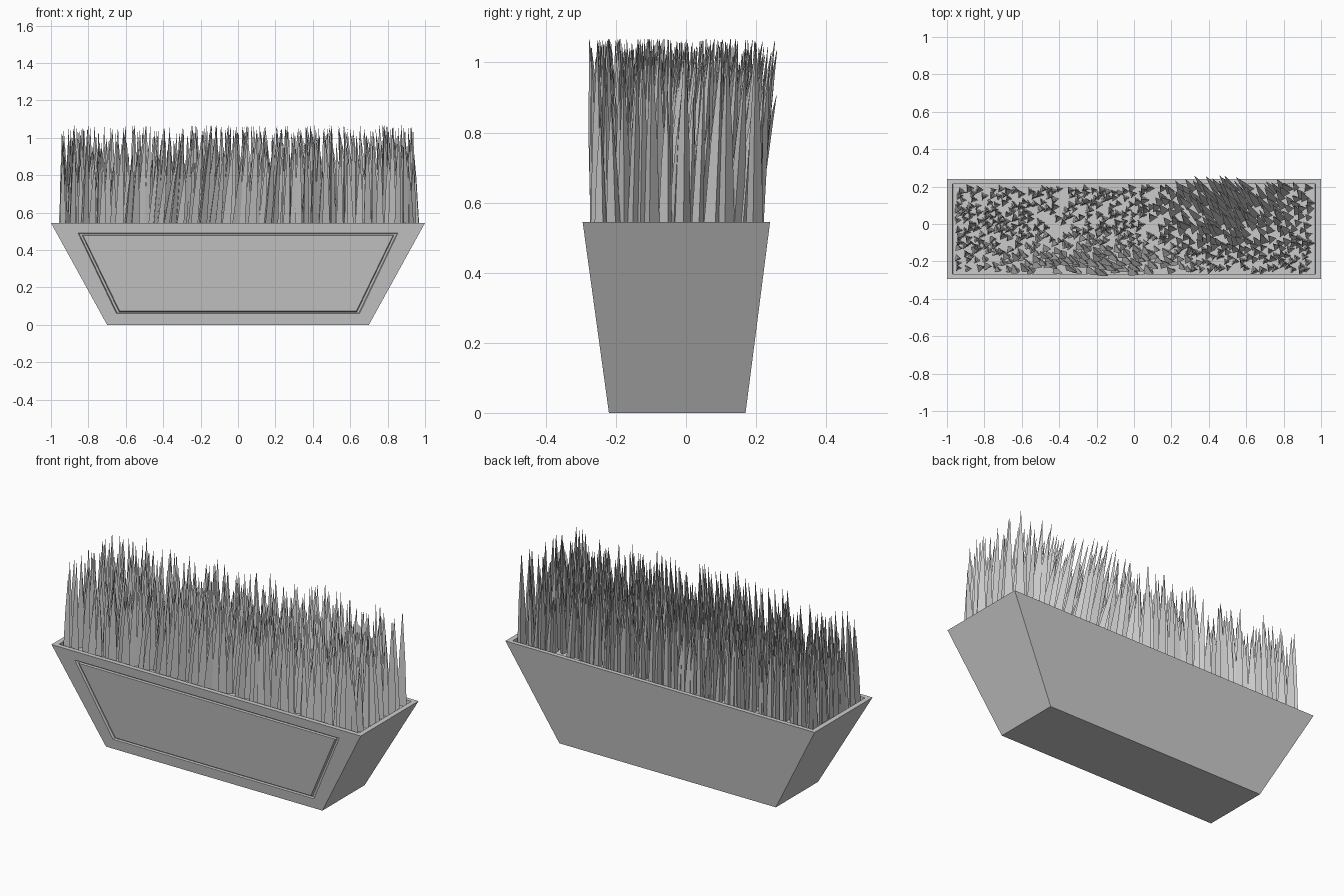
import bpy, bmesh, math, random
from mathutils import Vector

if "Cube" in bpy.data.objects:
    bpy.data.objects.remove(bpy.data.objects["Cube"])

random.seed(7)


def make_object(name, bm):
    bmesh.ops.recalc_face_normals(bm, faces=bm.faces)
    mesh = bpy.data.meshes.new(name)
    bm.to_mesh(mesh)
    bm.free()
    obj = bpy.data.objects.new(name, mesh)
    bpy.context.collection.objects.link(obj)
    return obj


def bridge(bm, a, b, skip=()):
    n = len(a)
    for i in range(n):
        if i not in skip:
            bm.faces.new((a[i], a[(i + 1) % n], b[(i + 1) % n], b[i]))


def rect(bm, hx, y0, y1, z):
    return [bm.verts.new(p) for p in
            ((-hx, y0, z), (hx, y0, z), (hx, y1, z), (-hx, y1, z))]


# Planter box: tapered walls, thin rim, hollow top
H = 0.545
SOIL = 0.522
bm = bmesh.new()
base = rect(bm, 0.70, -0.22, 0.17, 0)
top = rect(bm, 1.0, -0.295, 0.24, H)
rim = rect(bm, 0.97, -0.268, 0.215, H)
inner = rect(bm, 0.965, -0.264, 0.211, SOIL - 0.03)
bm.faces.new(base)
bridge(bm, base, top, skip=(0,))
bridge(bm, top, rim)
bridge(bm, rim, inner)
bm.faces.new(inner)


# Front wall with a trapezoid groove framing a flat panel
def panel_ring(m, depth):
    pts = ((-0.65 + m, 0.06 + m * 0.7), (0.65 - m, 0.06 + m * 0.7),
           (0.855 - m * 1.5, 0.49 - m * 0.7), (-0.855 + m * 1.5, 0.49 - m * 0.7))
    return [bm.verts.new((x, -0.22 - 0.075 * z / H + depth, z)) for x, z in pts]


rings = [[base[0], base[1], top[1], top[0]]]
rings += [panel_ring(m, d) for m, d in
          ((0, 0), (0.004, 0.012), (0.014, 0.012), (0.018, 0.0))]
for a, b in zip(rings, rings[1:]):
    bridge(bm, a, b)
bm.faces.new(rings[-1])
make_object("planter_box", bm)

# Soil surface
bm = bmesh.new()
bm.faces.new(rect(bm, 0.967, -0.266, 0.213, SOIL))
make_object("soil", bm)


# Grass: three-sided tapering blades with a lean that varies over the bed
def bump(x, y, cx, cy, sx, sy):
    return math.exp(-((x - cx) / sx) ** 2 - ((y - cy) / sy) ** 2)


def lean(x, y):
    back = bump(x, y, 0.52, 0.12, 0.32, 0.22)
    front = bump(x, y, -0.15, -0.22, 0.5, 0.12)
    return Vector((-0.075 * back + 0.05 * front, 0.09 * back - 0.03 * front, 0))


def blade(bm, x, y, r, h):
    spin = random.uniform(-0.25, 0.25)
    drift = lean(x, y) + Vector((random.uniform(-.012, .012),
                                 random.uniform(-.012, .012), 0))
    previous = None
    for t, s in ((0, 1), (0.5, 0.66), (1, 0.03)):
        c = Vector((x, y, SOIL - 0.01 + h * t)) + drift * t
        c.y = max(c.y, -0.29)
        ring = [bm.verts.new(c + Vector((math.cos(spin + k * math.tau / 3) * r * s,
                                         math.sin(spin + k * math.tau / 3) * r * s, 0)))
                for k in range(3)]
        if previous:
            bridge(bm, previous, ring)
        previous = ring
    bm.faces.new(previous)


bm = bmesh.new()
roots = []
tries = 0
while len(roots) < 560 and tries < 20000:
    tries += 1
    x, y = random.uniform(-0.945, 0.945), random.uniform(-0.25, 0.195)
    if all((x - a) ** 2 + (y - b) ** 2 > 0.024 ** 2 for a, b in roots):
        roots.append((x, y))
        blade(bm, x, y, random.uniform(0.02, 0.03),
              0.555 - 0.24 * random.random() ** 1.5)
make_object("grass_blades", bm)
